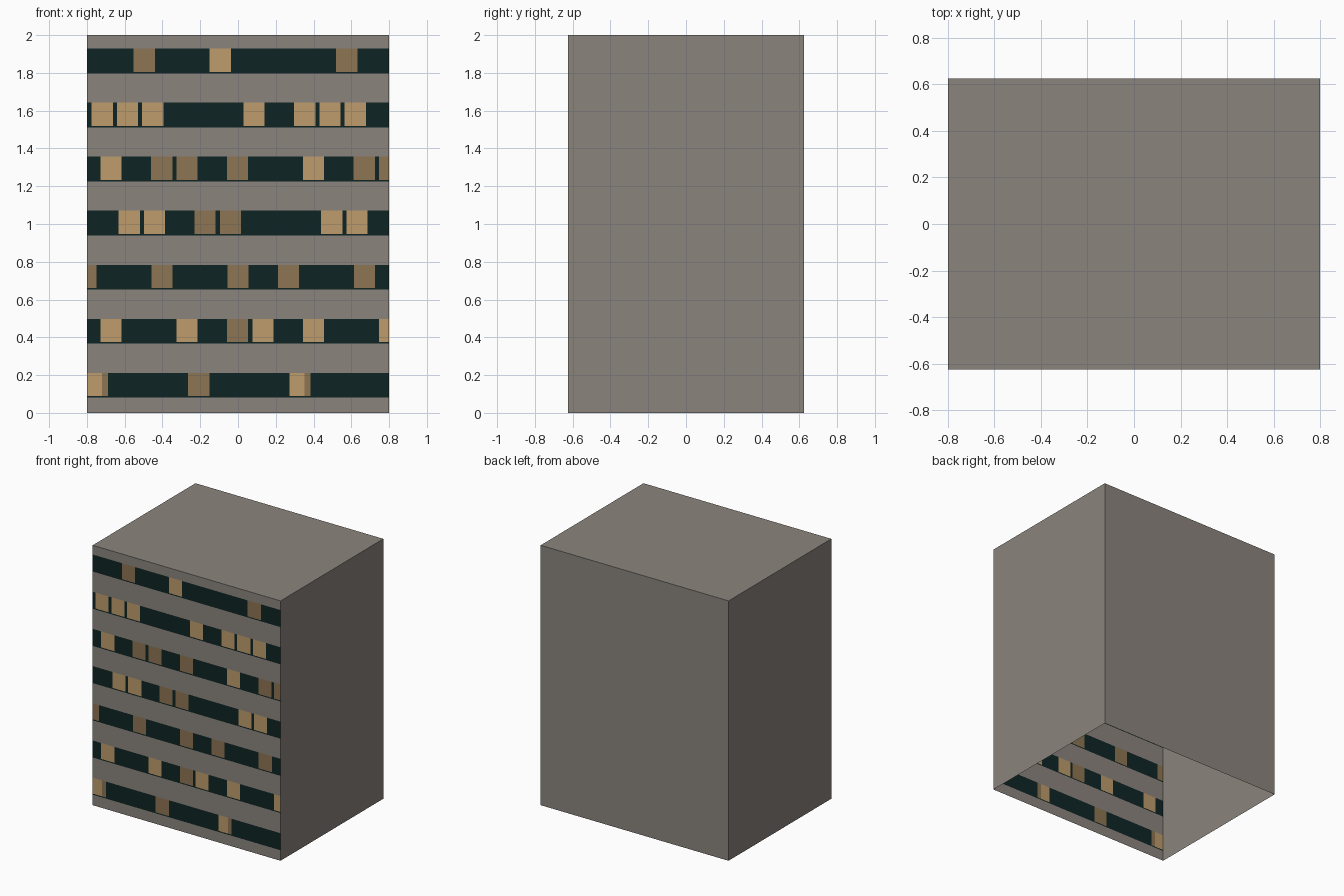
import bpy, bmesh

if "Cube" in bpy.data.objects:
    bpy.data.objects.remove(bpy.data.objects["Cube"])

W, D, H = 0.80, 0.625, 2.0          # half width, half depth, height
PITCH, WIN = 0.134, 0.112           # window spacing and width
BAND_H, SILL = 0.131, 0.008         # glass band height, glass strip under windows


def srgb(r, g, b):
    f = lambda c: c / 12.92 if c <= 0.04045 else ((c + 0.055) / 1.055) ** 2.4
    return (f(r / 255), f(g / 255), f(b / 255), 1.0)


def material(name, rgb):
    m = bpy.data.materials.new(name)
    m.diffuse_color = srgb(*rgb)
    m.use_nodes = True
    m.node_tree.nodes["Principled BSDF"].inputs["Base Color"].default_value = m.diffuse_color
    return m


mats = [material("concrete", (139, 132, 125)), material("dark_glass", (14, 36, 36)),
        material("bright_window", (190, 156, 108)), material("dim_window", (141, 117, 83))]
CONCRETE, GLASS, BRIGHT, DIM = range(4)


def make_object(name, bm):
    me = bpy.data.meshes.new(name)
    bm.to_mesh(me)
    bm.free()
    for m in mats:
        me.materials.append(m)
    ob = bpy.data.objects.new(name, me)
    bpy.context.collection.objects.link(ob)
    return ob


# Plain shell: a box without its front and bottom
bm = bmesh.new()
bmesh.ops.create_cube(bm, size=1)
for v in bm.verts:
    v.co = (v.co.x * 2 * W, v.co.y * 2 * D, (v.co.z + 0.5) * H)
bm.normal_update()
gone = [f for f in bm.faces if f.normal.y < -0.5 or f.normal.z < -0.5]
bmesh.ops.delete(bm, geom=gone, context='FACES')
make_object("building_shell", bm)

# Front: concrete strips alternating with glass bands that hold lit windows
# Each row: x of the first cell, then cells (L bright, D dim, M bright with dim edge)
rows = [(-0.820, "..D..L....D."),
        (-0.775, "LLL...L.LLL."),
        (-0.728, "L.DD.D..L.DD"),
        (-0.766, ".LL.DD...LL."),
        (-0.860, "D..D..D.D..D"),
        (-0.728, "L..L.DL.L..L"),
        (-0.800, "M...D...M...")]
bm = bmesh.new()


def panel(x0, x1, z0, z1, mat):
    x0, x1 = max(x0, -W), min(x1, W)
    if x1 - x0 < 1e-4:
        return
    f = bm.faces.new([bm.verts.new((x, -D, z))
                      for x, z in ((x0, z0), (x1, z0), (x1, z1), (x0, z1))])
    f.material_index = mat


upper = H
for i, (start, cells) in enumerate(rows):
    top = 1.929 - i * 0.2862
    low = top - BAND_H
    panel(-W, W, top, upper, CONCRETE)
    panel(-W, W, low, low + SILL, GLASS)
    x, z = -W, low + SILL
    for k, c in enumerate(cells):
        if c == ".":
            continue
        a = start + k * PITCH
        b = a + WIN
        panel(x, a, z, top, GLASS)
        if c == "M":
            panel(a, a + 0.08, z, top, BRIGHT)
            panel(a + 0.08, b, z, top, DIM)
        else:
            panel(a, b, z, top, BRIGHT if c == "L" else DIM)
        x = b
    panel(x, W, z, top, GLASS)
    upper = low
panel(-W, W, 0, upper, CONCRETE)
bmesh.ops.remove_doubles(bm, verts=bm.verts, dist=1e-5)
make_object("window_front", bm)
